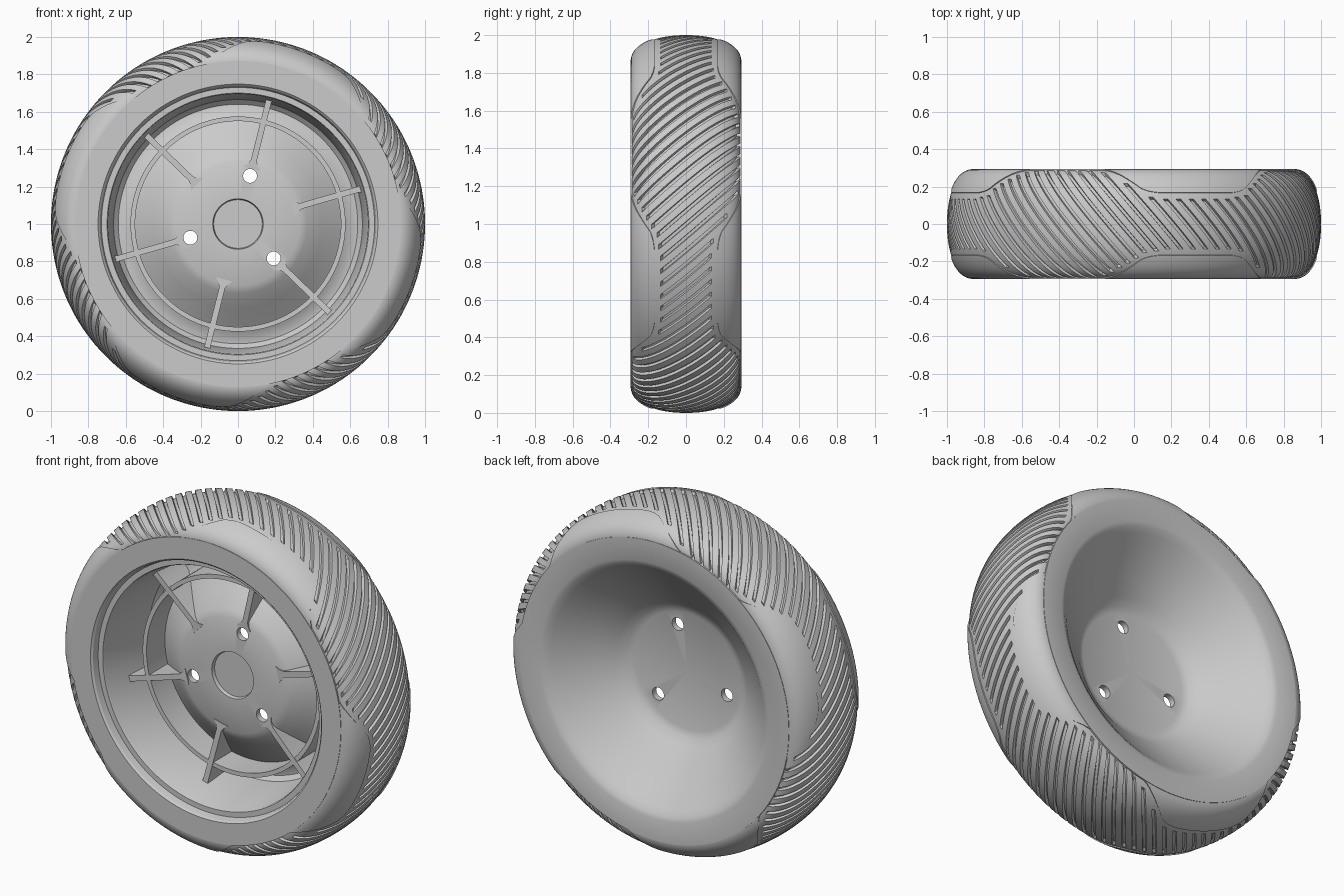
import bpy, bmesh
from math import sin, cos, pi, radians, degrees, hypot

if "Cube" in bpy.data.objects:
    bpy.data.objects.remove(bpy.data.objects["Cube"])

C = 1.0                     # axle height


def polar(r, a, y):
    return (r * cos(a), y, C + r * sin(a))


def finish(name, verts, faces, angle=30):
    me = bpy.data.meshes.new(name)
    me.from_pydata(verts, [], faces)
    bm = bmesh.new()
    bm.from_mesh(me)
    bmesh.ops.remove_doubles(bm, verts=bm.verts, dist=1e-5)
    bmesh.ops.dissolve_degenerate(bm, edges=bm.edges, dist=1e-6)
    bmesh.ops.recalc_face_normals(bm, faces=bm.faces)
    bm.to_mesh(me)
    bm.free()
    me.shade_smooth()
    me.set_sharp_from_angle(angle=radians(angle))
    ob = bpy.data.objects.new(name, me)
    bpy.context.collection.objects.link(ob)
    return ob


def lathe(name, prof, n=128, closed=False):
    m = len(prof)
    verts = [polar(r, 2 * pi * i / n, y) for i in range(n) for r, y in prof]
    faces = []
    for i in range(n):
        for j in range(m if closed else m - 1):
            a, b, k = i * m, ((i + 1) % n) * m, (j + 1) % m
            faces.append((a + j, b + j, b + k, a + k))
    return finish(name, verts, faces)


def interp(x, pts):
    if x <= pts[0][0]:
        return pts[0][1]
    for (x0, y0), (x1, y1) in zip(pts, pts[1:]):
        if x <= x1:
            return y0 + (y1 - y0) * (x - x0) / (x1 - x0)
    return pts[-1][1]


# Tyre cross-section: superellipse sampled by arc length from the crown
E = 2 / 2.15
curve = [(0.287 * sin(a) ** E, 0.86 + 0.14 * max(cos(a), 0) ** E)
         for a in [pi / 2 * i / 400 for i in range(401)]]
arc = [0.0]
for p, q in zip(curve, curve[1:]):
    arc.append(arc[-1] + hypot(q[0] - p[0], q[1] - p[1]))
T = arc[-1]
y_tab = [(s, p[0]) for s, p in zip(arc, curve)]
r_tab = [(s, p[1]) for s, p in zip(arc, curve)]


def section(t, h=0.0):
    """Point (r, y) at signed arc length t, moved h along the normal."""
    s, sg = abs(t), (1 if t >= 0 else -1)
    y, r = interp(s, y_tab), interp(s, r_tab)
    s0, s1 = max(s - 0.004, 0), min(s + 0.004, T)
    dy = interp(s1, y_tab) - interp(s0, y_tab)
    dr = interp(s1, r_tab) - interp(s0, r_tab)
    l = hypot(dy, dr)
    ny, nr = (-dr / l, dy / l) if s > 0.004 else (0, 1)
    return r + h * nr, sg * (y + h * ny)


# Side pad outline: half angle (degrees) from inner edge (0) to sidewall (1)
T_IN = 0.168
PAD = [(0, 12), (0.04, 15), (0.12, 17.5), (0.3, 20), (0.6, 24.5), (0.85, 29), (1, 33)]
PAD_INV = [(d, w) for w, d in PAD]


def groove_limit(a):
    phi = abs((degrees(a) - 70 + 45) % 90 - 45)
    if phi > 36:
        return T - 0.012
    return T_IN + (T - T_IN) * interp(phi, PAD_INV) - 0.035


# Tread: sheared grid whose columns follow the diagonal grooves
N, ROWS, SLOPE, DEPTH = 88, 72, 0.85, 0.018
COLS = [(-0.013, 0), (-0.010, 1), (0.010, 1), (0.013, 0), (0.028, 0), (0.043, 0)]
ts = [-T + 2 * T * j / ROWS for j in range(ROWS + 1)]
flat = [section(t) for t in ts]
deep = [section(t, -DEPTH) for t in ts]
verts, faces = [], []
for i in range(N):
    base = 2 * pi * i / N
    for off, low in COLS:
        for j, t in enumerate(ts):
            cut = low and abs(t) < groove_limit(base + SLOPE * t)
            r, y = (deep if cut else flat)[j]
            verts.append(polar(r, base + off + SLOPE * t, y))
M, K = ROWS + 1, N * len(COLS)
for i in range(K):
    a, b = i * M, ((i + 1) % K) * M
    faces += [(a + j, b + j, b + j + 1, a + j + 1) for j in range(ROWS)]
finish("tyre_tread", verts, faces, 35)

# Smooth raised shoulder pads, four on each side
NU, NV = 24, 28
us = [0] + [(i / NU) ** 1.4 for i in range(NU + 1)] + [1]
vs = [-1] + [-1 + 2 * j / NV for j in range(NV + 1)] + [1]
for side, label in ((-1, "front"), (1, "back")):
    for k in range(4):
        verts, faces = [], []
        for i, u in enumerate(us):
            for j, v in enumerate(vs):
                rim = i in (0, len(us) - 1) or j in (0, len(vs) - 1)
                r, y = section(side * (T_IN + (T - T_IN) * u), -0.012 if rim else 0.006)
                a = radians(70 + 90 * k + v * interp(u, PAD))
                verts.append(polar(r, a, y))
        L = len(vs)
        for i in range(len(us) - 1):
            faces += [(i * L + j, i * L + j + 1, (i + 1) * L + j + 1, (i + 1) * L + j)
                      for j in range(L - 1)]
        finish(f"{label}_shoulder_pad_{k + 1}", verts, faces, 40)

# Wheel body: front cavity, sidewalls and the deep bowl at the back
body = lathe("wheel_body", [
    (0, -.03), (.13, -.03), (.135, -.05), (.33, -.05), (.37, -.03), (.45, .03),
    (.55, .11), (.60, .145), (.64, .15), (.665, .125), (.695, -.24), (.70, -.25),
    (.73, -.25), (.738, -.285), (.748, -.295), (.872, -.295),
    (.872, .295), (.745, .295), (.72, .285), (.69, .262), (.64, .215), (.50, .10),
    (.42, .035), (.38, 0), (.34, -.015), (0, -.015)])

# Bolt holes
for k in range(3):
    a = radians(76 + 120 * k)
    x, _, z = polar(.265, a, 0)
    bpy.ops.mesh.primitive_cylinder_add(vertices=32, radius=.037, depth=.3,
                                        location=(x, -.03, z), rotation=(pi / 2, 0, 0))
    cutter = bpy.context.object
    cutter.name = f"bolt_hole_cutter_{k + 1}"
    cutter.hide_render = True
    cutter.display_type = 'WIRE'
    mod = body.modifiers.new(f"bolt_hole_{k + 1}", 'BOOLEAN')
    mod.object, mod.operation, mod.solver = cutter, 'DIFFERENCE', 'EXACT'

# Stiffening ring in the front cavity
lathe("stiffening_ring", [(.55, -.06), (.575, -.06), (.575, .125), (.55, .12)], closed=True)

# Six ribs: radius, half width, front y, back y at each station
RIB = [(.305, .045, -.054, -.03), (.325, .028, -.055, -.03), (.35, .016, -.056, -.022),
       (.62, .016, -.066, .165), (.67, .016, -.068, .165), (.70, .024, -.07, .165)]
for k in range(6):
    a = radians(16 + 60 * k)
    verts, faces = [], []
    for r, w, y0, y1 in RIB:
        for s, y in ((-w, y0), (w, y0), (w, y1), (-w, y1)):
            verts.append((r * cos(a) - s * sin(a), y, C + r * sin(a) + s * cos(a)))
    for i in range(len(RIB) - 1):
        for j in range(4):
            n = (j + 1) % 4
            faces.append((4 * i + j, 4 * i + n, 4 * i + 4 + n, 4 * i + 4 + j))
    e = 4 * (len(RIB) - 1)
    faces += [(0, 1, 2, 3), (e, e + 1, e + 2, e + 3)]
    finish(f"rib_{k + 1}", verts, faces)
